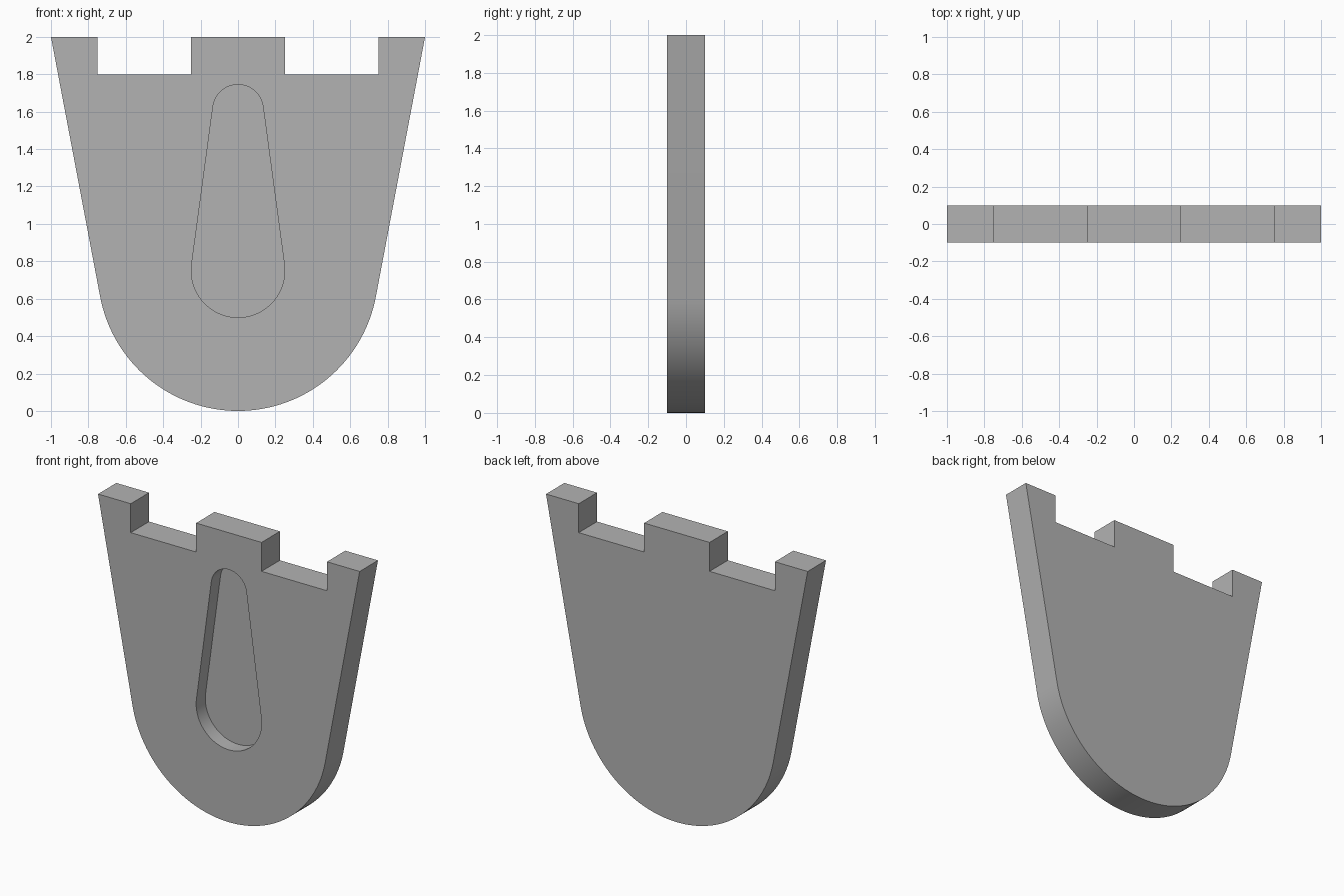
import bpy
import bmesh
from math import sin, cos, pi, acos, asin, atan2, hypot, radians

cube = bpy.data.objects.get("Cube")
if cube:
    bpy.data.objects.remove(cube, do_unlink=True)

grey = bpy.data.materials.new("plain grey")
grey.use_nodes = True
colour = (0.45, 0.45, 0.45, 1)
grey.diffuse_color = colour
grey.node_tree.nodes["Principled BSDF"].inputs["Base Color"].default_value = colour


def arc(centre_z, radius, start, end, steps):
    """Points of an arc centred on x = 0, in the xz plane."""
    angles = [start + (end - start) * i / steps for i in range(steps + 1)]
    return [(radius * cos(a), centre_z + radius * sin(a)) for a in angles]


def extrude_profile(name, points, y_front, y_back):
    """Solid made by extruding an xz outline along y."""
    bm = bmesh.new()
    face = bm.faces.new([bm.verts.new((x, y_front, z)) for x, z in points])
    result = bmesh.ops.extrude_face_region(bm, geom=[face])
    moved = [g for g in result["geom"] if isinstance(g, bmesh.types.BMVert)]
    bmesh.ops.translate(bm, verts=moved, vec=(0, y_back - y_front, 0))
    bmesh.ops.recalc_face_normals(bm, faces=bm.faces)
    mesh = bpy.data.meshes.new(name)
    bm.to_mesh(mesh)
    bm.free()
    mesh.materials.append(grey)
    obj = bpy.data.objects.new(name, mesh)
    bpy.context.collection.objects.link(obj)
    return obj


# Plate: notched top, slanted sides tangent to a round bottom
base_z = base_r = 0.75
corner_x, top_z, notch_z = 1.0, 2.0, 1.8
rise = top_z - base_z
tangent = atan2(rise, corner_x) - acos(base_r / hypot(corner_x, rise))
half_top = [(0.25, top_z), (0.25, notch_z), (0.75, notch_z), (0.75, top_z), (corner_x, top_z)]
bottom = arc(base_z, base_r, tangent, -pi - tangent, 64)
mirrored_top = [(-x, z) for x, z in reversed(half_top)]
plate = extrude_profile("plate", half_top + bottom + mirrored_top, -0.1, 0.1)

# Teardrop pocket: two arcs joined by their common tangents
low_z, low_r, high_z, high_r = 0.75, 0.25, 1.61, 0.135
lean = asin((low_r - high_r) / (high_z - low_z))
teardrop = (arc(low_z, low_r, lean, -pi - lean, 48)
            + arc(high_z, high_r, pi - lean, lean, 32))
cutter = extrude_profile("pocket_cutter", teardrop, -0.2, 0.0)
cutter.hide_render = True

cut = plate.modifiers.new("pocket", "BOOLEAN")
cut.operation = "DIFFERENCE"
cut.solver = "EXACT"
cut.object = cutter
bpy.context.view_layer.objects.active = plate
plate.select_set(True)
bpy.ops.object.modifier_apply(modifier=cut.name)
bpy.data.objects.remove(cutter, do_unlink=True)
bpy.ops.object.shade_smooth_by_angle(angle=radians(30))
